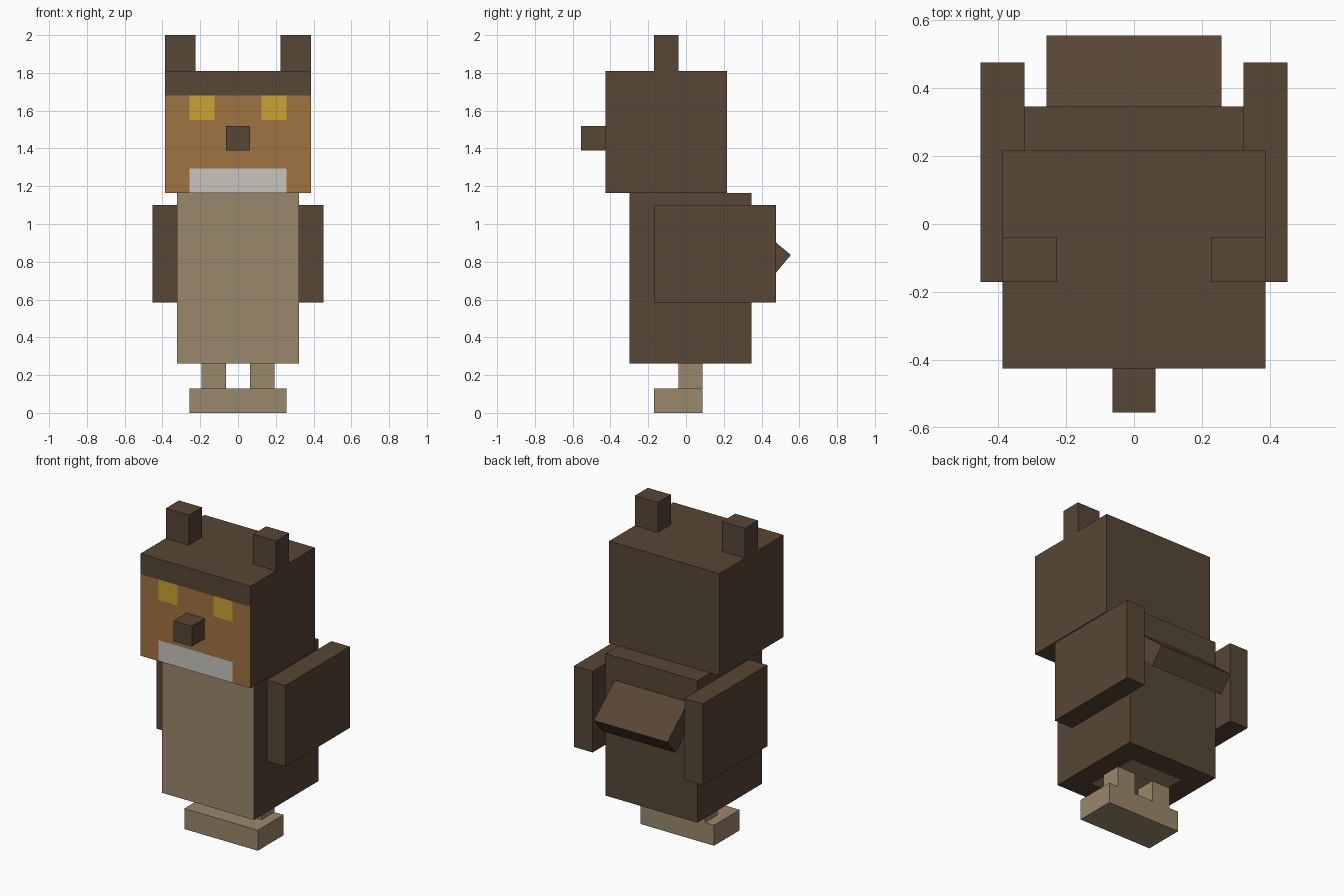
import bpy, bmesh, math
from mathutils import Vector

if "Cube" in bpy.data.objects:
    bpy.data.objects.remove(bpy.data.objects["Cube"], do_unlink=True)


def linear(v):
    v /= 255
    return v / 12.92 if v <= 0.04045 else ((v + 0.055) / 1.055) ** 2.4


def material(name, r, g, b):
    colour = (linear(r), linear(g), linear(b), 1)
    m = bpy.data.materials.new(name)
    m.use_nodes = True
    m.diffuse_color = colour
    bsdf = m.node_tree.nodes["Principled BSDF"]
    bsdf.inputs["Base Color"].default_value = colour
    bsdf.inputs["Roughness"].default_value = 0.9
    return m


BROWN = material("dark brown feathers", 87, 70, 53)
BEIGE = material("beige", 154, 135, 108)
ORANGE = material("orange brown face", 160, 115, 68)
YELLOW = material("yellow eyes", 200, 164, 52)
PALE = material("pale grey chin", 200, 197, 190)


def box(name, x, y, z, mats, side=None, cuts=(), rule=None):
    """Box from ranges; one side may be cut along (axis, value) lines and painted by a rule."""
    bm = bmesh.new()
    bmesh.ops.create_cube(bm, size=1)
    for v in bm.verts:
        v.co = [r[0] if c < 0 else r[1] for c, r in zip(v.co, (x, y, z))]
    bm.normal_update()
    if side:
        def on_side():
            return [f for f in bm.faces if f.normal.dot(side) > 0.9]
        for axis, value in cuts:
            faces = on_side()
            geom = set(faces)
            for f in faces:
                geom.update(f.edges, f.verts)
            normal = Vector((0, 0, 0))
            normal[axis] = 1
            bmesh.ops.bisect_plane(bm, geom=list(geom), plane_co=normal * value, plane_no=normal)
            bm.normal_update()
        for f in on_side():
            f.material_index = rule(f.calc_center_median())
    mesh = bpy.data.meshes.new(name)
    bm.to_mesh(mesh)
    bm.free()
    for m in mats:
        mesh.materials.append(m)
    obj = bpy.data.objects.new(name, mesh)
    bpy.context.collection.objects.link(obj)
    return obj


def pair(name, x, y, z, mat):
    box("left_" + name, x, y, z, [mat])
    box("right_" + name, (-x[1], -x[0]), y, z, [mat])


FRONT, DOWN = Vector((0, -1, 0)), Vector((0, 0, -1))
EYE_IN, EYE_OUT, EYE_LOW, BROW, CHIN = 0.125, 0.258, 1.55, 1.68, 1.295


# Head with brow band, eyes and chin cut into its front
def face_colour(c):
    if c.z > BROW:
        return 0
    if c.z > EYE_LOW and EYE_IN < abs(c.x) < EYE_OUT:
        return 2
    if c.z < CHIN and abs(c.x) < EYE_OUT:
        return 3
    return 1


box("head", (-0.387, 0.387), (-0.426, 0.217), (1.163, 1.81), [BROWN, ORANGE, YELLOW, PALE], FRONT,
    [(2, BROW), (2, EYE_LOW), (2, CHIN)] + [(0, s * e) for s in (-1, 1) for e in (EYE_IN, EYE_OUT)],
    face_colour)
box("beak", (-0.064, 0.064), (-0.555, -0.426), (1.39, 1.52), [BROWN])
pair("ear_tuft", (0.226, 0.387), (-0.17, -0.04), (1.81, 2.0), BROWN)

# Body with beige chest and a beige patch underneath
body = box("body", (-0.322, 0.322), (-0.3, 0.346), (0.262, 1.163), [BROWN, BEIGE], DOWN,
           [(0, -0.18), (0, 0.18), (1, -0.16), (1, 0.2)],
           lambda c: int(abs(c.x) < 0.18 and -0.16 < c.y < 0.2))
for f in body.data.polygons:
    if f.normal.y < -0.9:
        f.material_index = 1

# Wings, legs and the shared foot block
pair("wing", (0.322, 0.452), (-0.17, 0.476), (0.585, 1.1), BROWN)
pair("leg", (0.064, 0.194), (-0.04, 0.087), (0.13, 0.262), BEIGE)
box("feet", (-0.258, 0.258), (-0.17, 0.087), (0, 0.13), [BEIGE])

# Tail slab sloping down and back, with its origin at the tip
tail = box("tail", (-0.258, 0.258), (-0.387, 0), (-0.129, 0), [BROWN])
tail.location = (0, 0.555, 0.836)
tail.rotation_euler.x = math.radians(-40)
